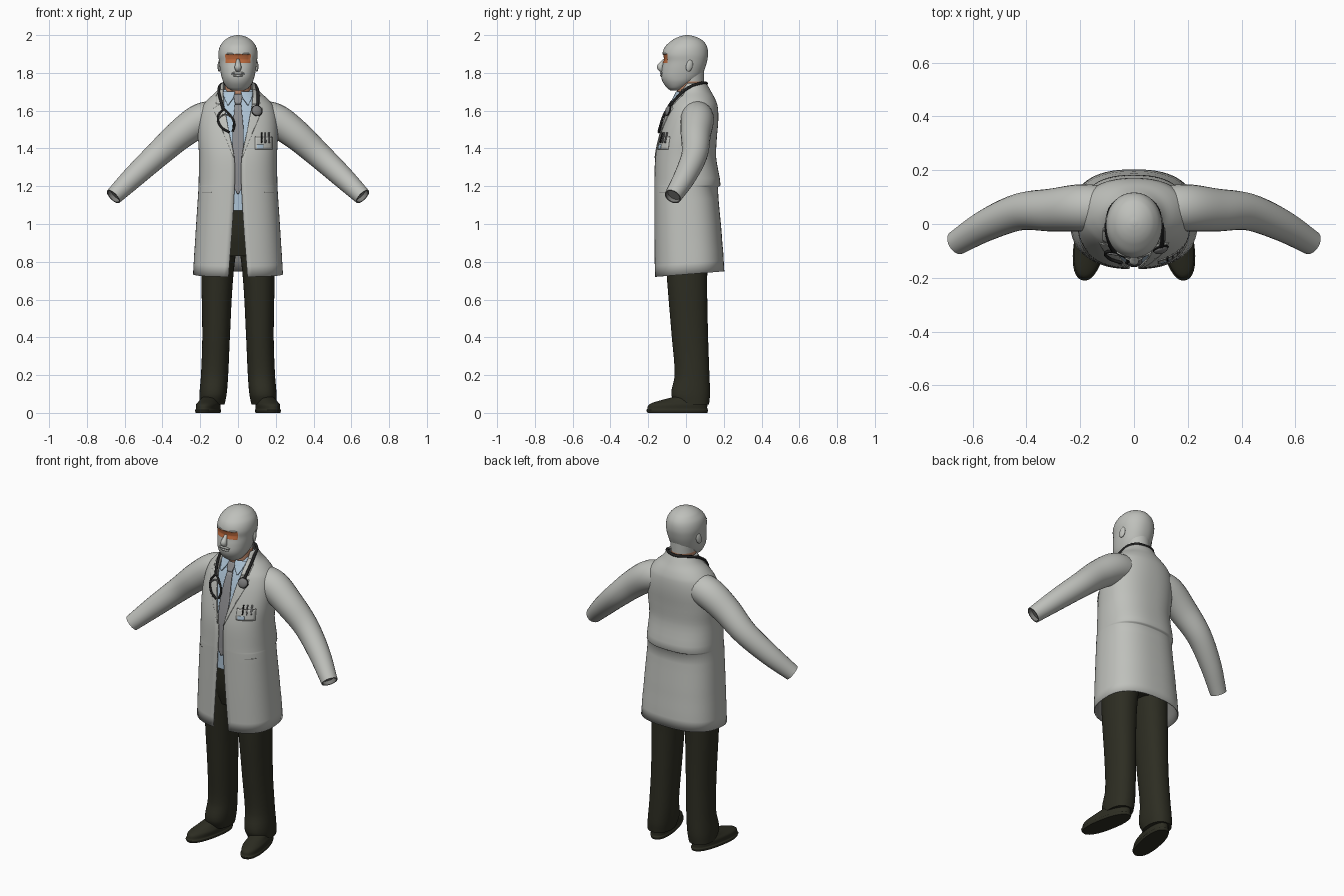
import bpy, bmesh, math
from mathutils import Vector

cube = bpy.data.objects.get("Cube")
if cube:
    bpy.data.objects.remove(cube, do_unlink=True)


def material(name, r, g, b):
    m = bpy.data.materials.new(name)
    m.use_nodes = True
    m.diffuse_color = (r, g, b, 1)
    node = next(n for n in m.node_tree.nodes if n.type == 'BSDF_PRINCIPLED')
    node.inputs["Base Color"].default_value = (r, g, b, 1)
    node.inputs["Roughness"].default_value = 0.8
    return m


PALE = material("pale_grey", .52, .53, .50)
SKIN = material("warm_skin", .56, .27, .16)
EYES = material("deep_orange", .5, .14, .045)
DARK = material("dark_olive", .026, .026, .016)
SHIRT = material("light_blue", .42, .55, .67)
TIE = material("tie_grey", .26, .26, .27)
BLACK = material("black_rubber", .015, .015, .015)
METAL = material("metal_grey", .2, .2, .2)
LINING = material("lining_grey", .2, .2, .19)


def at(keys, t):
    """Smooth cubic interpolation of rows whose first value is the parameter."""
    last = len(keys) - 1
    i = 0
    while i < last - 1 and t > keys[i + 1][0]:
        i += 1

    def slope(j, c):
        a, b = keys[max(j - 1, 0)], keys[min(j + 1, last)]
        return (b[c] - a[c]) / (b[0] - a[0])
    a, b = keys[i], keys[i + 1]
    h = b[0] - a[0]
    u = (t - a[0]) / h
    return [(2*u**3 - 3*u*u + 1) * a[c] + (3*u*u - 2*u**3) * b[c]
            + h * ((u**3 - 2*u*u + u) * slope(i, c) + (u**3 - u*u) * slope(i + 1, c))
            for c in range(1, len(a))]


def samples(keys, k):
    out = [a[0] + (b[0] - a[0]) * j / k for a, b in zip(keys, keys[1:]) for j in range(k)]
    return out + [keys[-1][0]]


def skin_rings(name, rings, mats, closed=True, thick=0):
    bm = bmesh.new()
    vs = [[bm.verts.new(p) for p in ring] for ring in rings]
    n = len(vs[0])
    for a, b in zip(vs, vs[1:]):
        for j in range(n if closed else n - 1):
            bm.faces.new((a[j], a[(j + 1) % n], b[(j + 1) % n], b[j]))
    if closed:
        bm.faces.new(vs[0])
        bm.faces.new(vs[-1])
    bmesh.ops.recalc_face_normals(bm, faces=bm.faces)
    me = bpy.data.meshes.new(name)
    bm.to_mesh(me)
    bm.free()
    for m in mats:
        me.materials.append(m)
    ob = bpy.data.objects.new(name, me)
    bpy.context.collection.objects.link(ob)
    if thick:
        s = ob.modifiers.new("thickness", 'SOLIDIFY')
        s.thickness, s.offset = thick, 0
        s.material_offset = len(mats) - 1
    return ob


def section(z, row, segs=40, gap=0, inset=0):
    """Rounded horizontal section, starting at the front, with optional front gap."""
    cx, hw, yf, yb, n = row
    hw, cy, d = hw - inset, (yf + yb) / 2, (yb - yf) / 2 - inset
    t0 = math.asin(min(1, (gap / hw) ** (n / 2))) if gap else 0
    pts = []
    for i in range(segs + 1 if gap else segs):
        t = t0 + (2 * math.pi - 2 * t0) * i / segs
        s, c = math.sin(t), math.cos(t)
        pts.append(Vector((cx + math.copysign(abs(s) ** (2 / n), s) * hw,
                           cy - math.copysign(abs(c) ** (2 / n), c) * d, z)))
    return pts


def loft(name, keys, mats, k=4, segs=40, side=1):
    rings = [section(z, at(keys, z), segs) for z in samples(keys, k)]
    return skin_rings(name, [[(p.x * side, p.y, p.z) for p in r] for r in rings], mats)


def tube(name, keys, mats, k=6, segs=24, side=1):
    """Round limb along (t, x, y, z, radius) keys; the end is a recessed opening."""
    ts = samples(keys, k)
    rows = [at(keys, t) for t in ts]
    pos = [Vector(r[:3]) for r in rows]
    rings = []
    for i, r in enumerate(rows):
        d = (pos[min(i + 1, len(pos) - 1)] - pos[max(i - 1, 0)]).normalized()
        u = d.cross(Vector((0, 1, .01))).normalized()
        v = d.cross(u)
        angles = [2 * math.pi * j / segs for j in range(segs)]
        rings.append([pos[i] + (u * math.cos(a) + v * math.sin(a)) * r[3] for a in angles])
    rings.append([pos[-1] + (p - pos[-1]) * .85 for p in rings[-1]])
    rings.append([p - d * r[3] * .5 for p in rings[-1]])
    ob = skin_rings(name, [[(p.x * side, p.y, p.z) for p in q] for q in rings], mats)
    for p in ob.data.polygons:
        if p.index >= segs * (len(rows) - 1):
            p.material_index = len(mats) - 1
    return ob


def ball(name, loc, size, mat, rot=(0, 0, 0)):
    bpy.ops.mesh.primitive_uv_sphere_add(segments=20, ring_count=12, location=loc, rotation=rot)
    ob = bpy.context.object
    ob.name, ob.scale = name, size
    ob.data.materials.append(mat)
    return ob


# Coat body with a stepped back seam: z, centre x, half width, front y, back y, squareness
COAT = [(.72, 0, .235, -.163, .2, 2.5), (.95, 0, .222, -.165, .186, 2.5),
        (1.195, 0, .206, -.165, .166, 2.5), (1.206, 0, .206, -.165, .18, 2.5),
        (1.35, 0, .203, -.16, .157, 2.4),
        (1.45, 0, .208, -.142, .16, 2.4), (1.55, 0, .206, -.115, .168, 2.3),
        (1.62, 0, .187, -.09, .165, 2.2), (1.66, 0, .155, -.07, .152, 2.1),
        (1.7, 0, .112, -.05, .13, 2), (1.745, 0, .083, -.03, .106, 2)]
GAP = [(.72, .05), (1.1, .023), (1.34, .018), (1.5, .05), (1.66, .078), (1.745, .076)]
rings = [section(z, at(COAT, z), 64, at(GAP, z)[0]) for z in samples(COAT, 4)]
for ring in rings[:3]:
    for p in ring:
        p.z += (p.y + .165) * .08
skin_rings("coat_body", rings, [PALE, LINING], closed=False, thick=.006)


def surface(x, z, off=0):
    cx, hw, yf, yb, n = at(COAT, z)
    d = (yb - yf) / 2 * max(0, 1 - min(1, abs(x) / hw) ** n) ** (1 / n) + off
    return Vector((x, (yf + yb) / 2 - d, z))


def patch(name, keys, mat, off=.004, thick=.006, nx=8):
    """Thin plate lying on the coat front between (z, x0, x1) edge keys."""
    rings = []
    for a, b in zip(keys, keys[1:]):
        for j in range(6):
            z, x0, x1 = (p + (q - p) * j / 5 for p, q in zip(a, b))
            rings.append([surface(x0 + (x1 - x0) * i / nx, z, off) for i in range(nx + 1)])
    return skin_rings(name, rings, [mat], closed=False, thick=thick)


# Shirt and tie under the coat
shirt = [section(z, at(COAT, z), 40, 0, .018) for z in samples(COAT, 4) if 1.05 < z < 1.72]
skin_rings("shirt", shirt, [SHIRT])
patch("tie", [(1.16, -.004, .004), (1.2, -.026, .026), (1.5, -.03, .03), (1.64, -.016, .016)], TIE, -.009)
patch("tie_knot", [(1.635, -.015, .015), (1.685, -.026, .026)], TIE, -.003, thick=.012)

# Sleeves, lapels, pockets and shirt collar on both sides
ARM = [(0, .08, .055, 1.572, .08), (1, .19, .06, 1.553, .088), (2, .305, .052, 1.475, .08),
       (3, .425, .045, 1.368, .069), (4, .55, -.005, 1.252, .059), (5, .66, -.07, 1.145, .046)]
for s, side in ((1, "left"), (-1, "right")):
    tube(side + "_sleeve", ARM, [PALE, LINING], side=s)
    patch(side + "_lapel", [(1.35, s*.018, s*.022), (1.5, s*.05, s*.085), (1.61, s*.07, s*.13),
                            (1.63, s*.074, s*.1)], PALE)
    patch(side + "_coat_collar", [(1.635, s*.074, s*.115), (1.68, s*.079, s*.115),
                                  (1.71, s*.078, s*.09)], PALE)
    patch(side + "_shirt_collar", [(1.63, s*.05, s*.056), (1.67, s*.022, s*.075),
                                   (1.7, s*.016, s*.078)], SHIRT, .001)
    patch(side + "_pocket_edge", [(1.166, s*.14, s*.195), (1.17, s*.14, s*.195)], LINING, .003, thick=.003)

# Chest pocket with pens
patch("chest_pocket", [(1.395, .09, .18), (1.46, .09, .18)], PALE)
patch("chest_pocket_edge", [(1.458, .09, .18), (1.462, .09, .18)], LINING, .007, thick=.003)
patch("pocket_label", [(1.4, .1, .135), (1.42, .1, .135)], SHIRT, .008, thick=.003)
for i, x in enumerate((.125, .145, .165)):
    patch("pen_%d" % i, [(1.43, x - .003, x + .003), (1.485, x - .003, x + .003)],
          (BLACK, METAL, METAL)[i], .011, nx=2)

# Trousers and shoes
loft("hips", [(.83, 0, .165, -.09, .118, 2.6), (.95, 0, .183, -.125, .13, 2.5),
              (1.12, 0, .178, -.142, .13, 2.4)], [DARK])
LEG = [(.045, .137, .066, -.055, .122, 2.3), (.1, .132, .072, -.078, .127, 2.3),
       (.2, .124, .072, -.06, .124, 2.2), (.4, .116, .073, -.075, .117, 2.2),
       (.7, .11, .083, -.1, .112, 2.2), (.93, .095, .094, -.115, .12, 2.2)]
SOLE = [(0, 0, .057, -.293, .028, 2.3), (.014, 0, .06, -.3, .032, 2.3), (.02, 0, .056, -.295, .028, 2.3),
        (.045, 0, .056, -.285, .028, 2.2), (.062, 0, .048, -.24, .028, 2.1), (.09, 0, .04, -.13, .026, 2)]
for s, side in ((1, "left"), (-1, "right")):
    loft(side + "_trouser_leg", LEG, [DARK], side=s)
    shoe = loft(side + "_shoe", SOLE, [DARK])
    shoe.location = (s * .133, .085, 0)
    shoe.rotation_euler.z = s * math.radians(11)

# Head with an exposed band around the eyes
HEAD = [(1.708, 0, .035, -.085, -.03, 2), (1.72, 0, .056, -.1, 0, 2), (1.75, 0, .077, -.122, .05, 2.1),
        (1.78, 0, .087, -.131, .08, 2.2), (1.82, 0, .095, -.128, .099, 2.2),
        (1.86, 0, .1, -.121, .111, 2.2), (1.9, 0, .104, -.125, .117, 2.1), (1.94, 0, .096, -.11, .111, 2),
        (1.97, 0, .074, -.077, .09, 2), (1.985, 0, .054, -.052, .066, 2),
        (1.995, 0, .031, -.025, .04, 2), (2, 0, .008, -.002, .014, 2)]
head = loft("head", HEAD, [PALE, EYES], k=5, segs=64)
for v in head.data.vertices:
    if 1.862 < v.co.z < 1.896 and abs(v.co.x) < .066 and v.co.y < 0:
        v.co.y += .006
for p in head.data.polygons:
    c = p.center
    if 1.856 < c.z < 1.9 and abs(c.x) < .066 and c.y < 0:
        p.material_index = 1
tube("nose", [(0, 0, -.112, 1.87, .008), (1, 0, -.126, 1.85, .013),
              (2, 0, -.136, 1.83, .018), (3, 0, -.12, 1.813, .014)], [PALE])
ball("upper_lip", (0, -.127, 1.799), (.034, .01, .007), PALE)
ball("mouth_line", (0, -.129, 1.793), (.034, .007, .0025), LINING)
ball("lower_lip", (0, -.127, 1.786), (.028, .011, .007), PALE)
for s, side in ((1, "left"), (-1, "right")):
    ball(side + "_eye", (s * .034, -.1, 1.877), (.013, .01, .005), BLACK)
    ball(side + "_brow", (s * .036, -.111, 1.901), (.03, .01, .005), PALE, (0, 0, s * .25))
    ball(side + "_ear", (s * .098, .018, 1.838), (.009, .018, .032), PALE, (-.25, 0, s * .3))
neck = loft("neck", [(1.67, 0, .07, -.045, .09, 2), (1.74, 0, .069, -.05, .094, 2),
                     (1.82, 0, .075, -.05, .096, 2)], [SKIN, PALE], k=6)
for p in neck.data.polygons:
    p.material_index = int(p.center.z > 1.757)


# Stethoscope draped around the collar
def cord(name, pts, r, mat):
    cu = bpy.data.curves.new(name, 'CURVE')
    cu.dimensions, cu.bevel_depth, cu.bevel_resolution = '3D', r, 2
    sp = cu.splines.new('BEZIER')
    sp.bezier_points.add(len(pts) - 1)
    for b, p in zip(sp.bezier_points, pts):
        b.co = p
        b.handle_left_type = b.handle_right_type = 'AUTO'
    cu.materials.append(mat)
    bpy.context.collection.objects.link(bpy.data.objects.new(name, cu))


def on(x, z):
    return surface(x, z, .013)


around = [(-.1, .01, 1.72), (-.07, .078, 1.745), (0, .108, 1.745), (.07, .078, 1.745), (.1, .01, 1.72)]
cord("stethoscope_tube", [on(-.075, 1.6), on(-.09, 1.65)] + around + [on(.106, 1.66), on(.1, 1.61)], .008, BLACK)
cord("ear_tube_outer", [on(-.075, 1.61), on(-.105, 1.57), on(-.09, 1.515), on(-.045, 1.485)], .006, BLACK)
cord("ear_tube_inner", [on(-.075, 1.61), on(-.04, 1.575), on(-.02, 1.53), on(-.028, 1.49)], .006, BLACK)
cord("ear_tube_spring", [on(-.103, 1.56), on(-.07, 1.58), on(-.034, 1.565)], .004, METAL)
ball("chest_piece", on(.1, 1.6), (.027, .012, .027), METAL, (-.3, 0, .3))
ball("chest_piece_rim", on(.1, 1.6) + Vector((0, .004, 0)), (.031, .007, .031), BLACK, (-.3, 0, .3))

# Smooth shading with sharp edges kept
bpy.ops.object.select_all(action='DESELECT')
for ob in bpy.context.collection.objects:
    if ob.type == 'MESH':
        ob.select_set(True)
        bpy.context.view_layer.objects.active = ob
bpy.ops.object.shade_smooth_by_angle(angle=math.radians(45))
